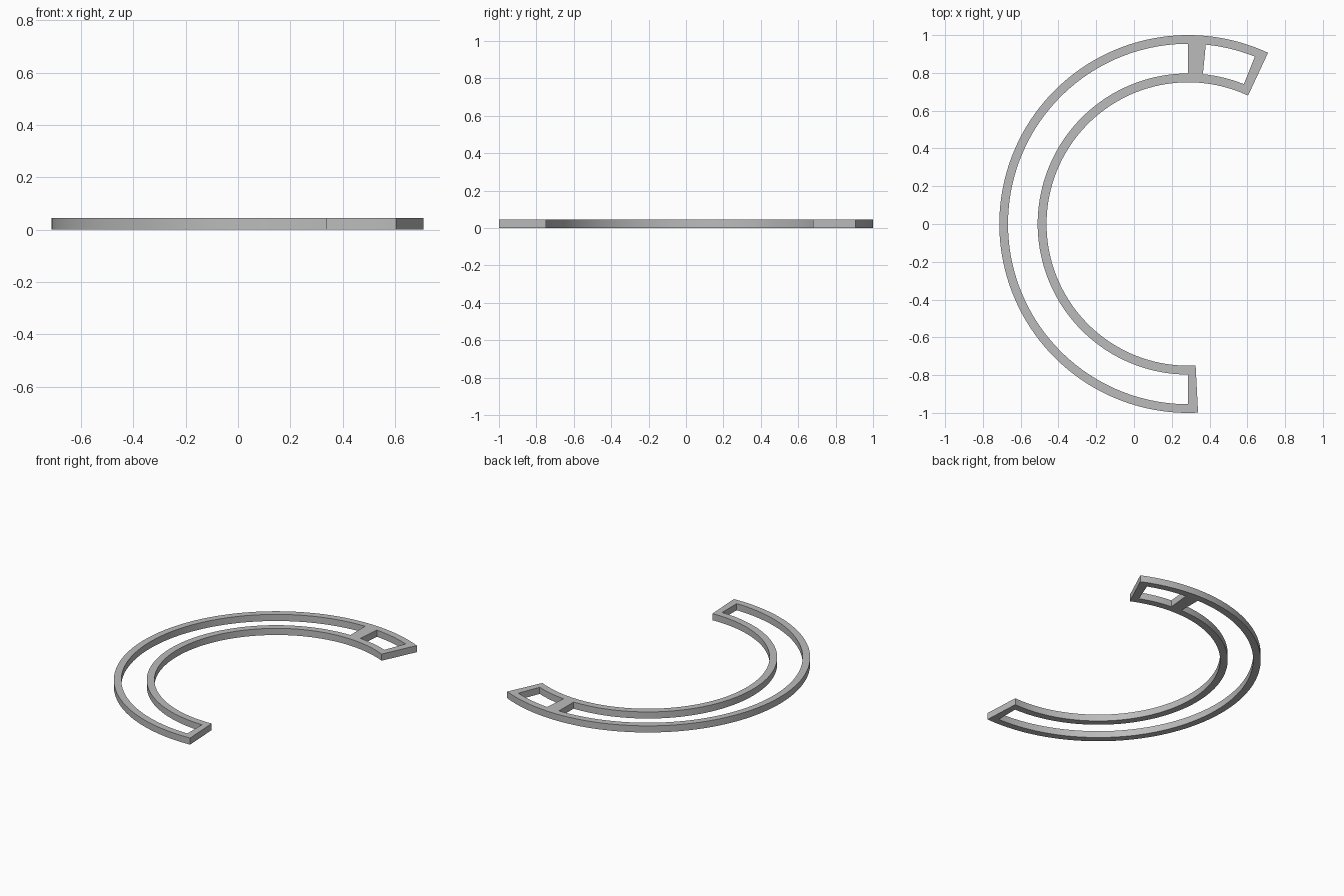
import bpy, bmesh, math

cube = bpy.data.objects.get("Cube")
if cube:
    bpy.data.objects.remove(cube, do_unlink=True)

CENTRE_X = 0.287
HEIGHT = 0.045
RADII = (0.75, 0.797, 0.954, 1.0)
# Sections of the arc: start angle, end angle, steps, open slot between the rims
SECTIONS = (
    (65, 68.3, 2, False),    # end bar
    (68.3, 84.4, 8, True),   # short slot
    (84.4, 90, 3, False),    # divider
    (90, 270, 90, True),     # long slot
    (270, 273, 2, False),    # other end bar
)

grey = bpy.data.materials.new("plain_grey")
grey.use_nodes = True
colour = (0.5, 0.5, 0.5, 1)
grey.diffuse_color = colour
grey.node_tree.nodes["Principled BSDF"].inputs["Base Color"].default_value = colour

# Flat plan of the frame, skipping the cells of the slots
bm = bmesh.new()


def spoke(degrees):
    a = math.radians(degrees)
    return [bm.verts.new((CENTRE_X + r * math.cos(a), r * math.sin(a), 0)) for r in RADII]


previous = spoke(SECTIONS[0][0])
for start, end, steps, is_open in SECTIONS:
    for i in range(1, steps + 1):
        current = spoke(start + (end - start) * i / steps)
        for band in range(3):
            if not (is_open and band == 1):
                bm.faces.new((previous[band], previous[band + 1],
                              current[band + 1], current[band]))
        previous = current

# Raise the plan into a solid
raised = bmesh.ops.extrude_face_region(bm, geom=bm.faces[:])
top = [g for g in raised["geom"] if isinstance(g, bmesh.types.BMVert)]
bmesh.ops.translate(bm, verts=top, vec=(0, 0, HEIGHT))
bmesh.ops.recalc_face_normals(bm, faces=bm.faces[:])

mesh = bpy.data.meshes.new("curved_frame")
bm.to_mesh(mesh)
bm.free()
mesh.materials.append(grey)
frame = bpy.data.objects.new("curved_frame", mesh)
bpy.context.collection.objects.link(frame)

# Smooth curved walls with sharp rims and corners
bpy.ops.object.select_all(action="DESELECT")
frame.select_set(True)
bpy.context.view_layer.objects.active = frame
bpy.ops.object.shade_smooth_by_angle(angle=math.radians(30))
